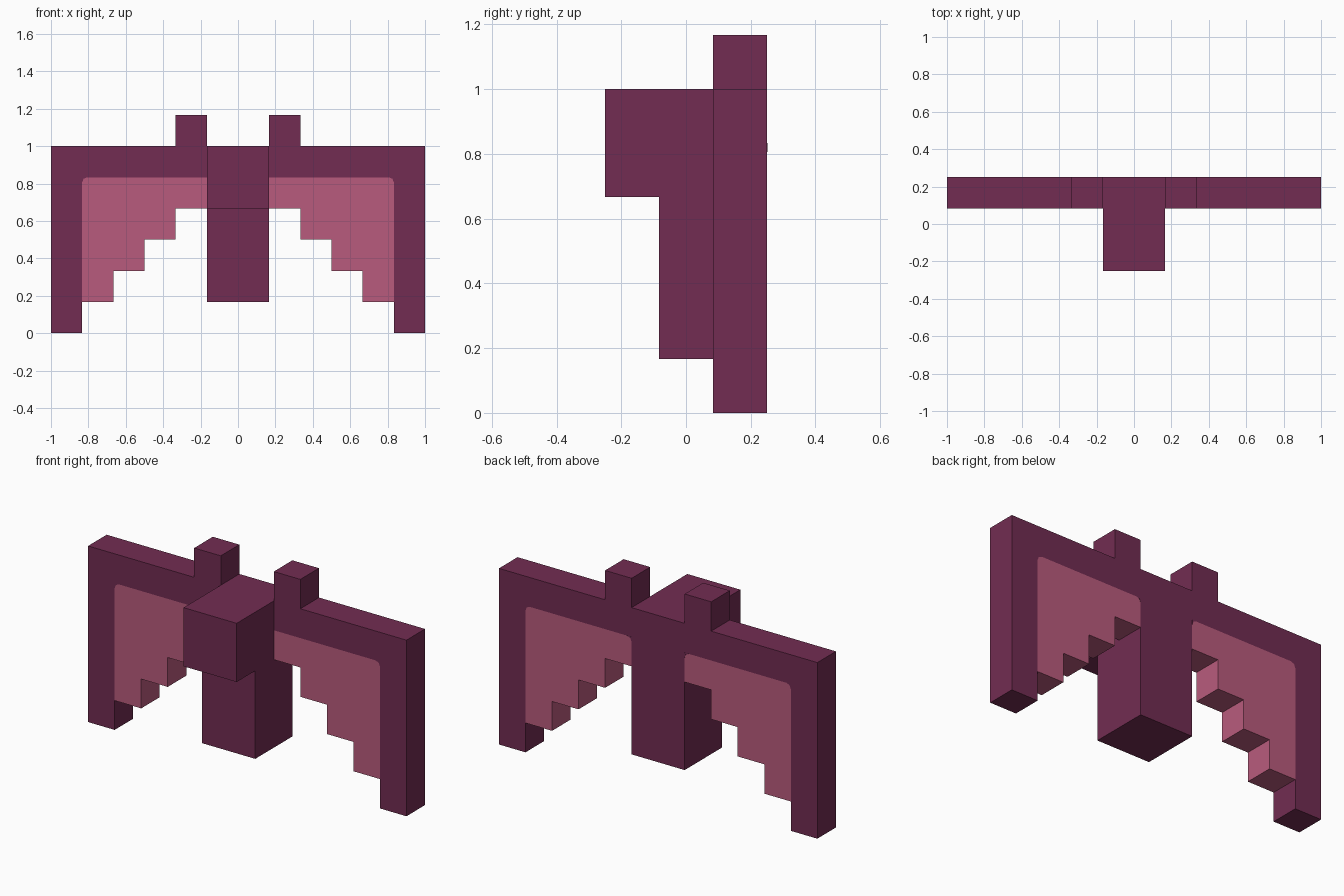
import bpy
import bmesh
from mathutils import Vector

cube = bpy.data.objects.get("Cube")
if cube:
    bpy.data.objects.remove(cube, do_unlink=True)

U = 1 / 6                      # grid unit of the blocky design
Y0, Y1 = U / 2, 1.5 * U        # front and back of the wings
C, K = 0.028, 0.008            # rounded corner size and its bulge


def material(name, rgb):
    mat = bpy.data.materials.new(name)
    mat.diffuse_color = (*rgb, 1)
    mat.use_nodes = True
    mat.node_tree.nodes["Principled BSDF"].inputs["Base Color"].default_value = (*rgb, 1)
    return mat


plum = material("dark plum", (0.168, 0.0252, 0.0844))
pink = material("dusty pink", (0.485, 0.105, 0.205))


def extrude(name, outline, start, offset, mat):
    """Solid from a closed outline: start maps 2D points to 3D, offset is the extrusion."""
    bm = bmesh.new()
    face = bm.faces.new([bm.verts.new(start(a, b)) for a, b in outline])
    res = bmesh.ops.extrude_face_region(bm, geom=[face], use_keep_orig=True)
    verts = [v for v in res["geom"] if isinstance(v, bmesh.types.BMVert)]
    bmesh.ops.translate(bm, verts=verts, vec=Vector(offset))
    bmesh.ops.recalc_face_normals(bm, faces=bm.faces[:])
    mesh = bpy.data.meshes.new(name)
    bm.to_mesh(mesh)
    bm.free()
    mesh.materials.append(mat)
    obj = bpy.data.objects.new(name, mesh)
    bpy.context.collection.objects.link(obj)
    return obj


# Body with the head jutting forward, as one side profile
side = [(-1.5 * U, 4 * U), (-1.5 * U, 6 * U), (Y1, 6 * U),
        (Y1, U), (-U / 2, U), (-U / 2, 4 * U)]
extrude("body_and_head", side, lambda y, z: (-U, y, z), (2 * U, 0, 0), plum)

# Softened corner shared by the wing frame and the membrane
corner = [(5 * U, 5 * U - C), (5 * U - K, 5 * U - K), (5 * U - C, 5 * U)]

# Wing frame: top bar and outer arm
frame = [(U, 6 * U), (6 * U, 6 * U), (6 * U, 0), (5 * U, 0), *corner, (U, 5 * U)]

# Membrane: stepped lower edge descending outwards
membrane = [(U, 5 * U)]
for i in range(1, 5):
    membrane += [(i * U, (5 - i) * U), ((i + 1) * U, (5 - i) * U)]
membrane += corner

# Small ear block and the softened inner corner on the back
ear = [(U, 6 * U), (2 * U, 6 * U), (2 * U, 7 * U), (U, 7 * U)]
fillet = [(U, 5 * U), (U + C, 5 * U), (U + K, 5 * U - K), (U, 5 * U - C)]

for label, s in (("left", 1), ("right", -1)):
    def place(y):
        return lambda x, z: (s * x, y, z)
    depth = (0, Y1 - Y0, 0)
    extrude(label + "_wing_frame", frame, place(Y0), depth, plum)
    extrude(label + "_wing_membrane", membrane, place(Y0), depth, pink)
    extrude(label + "_ear", ear, place(Y0), depth, plum)
    extrude(label + "_membrane_inner_corner", fillet, place(Y1 - 0.001), (0, 0.002, 0), plum)
